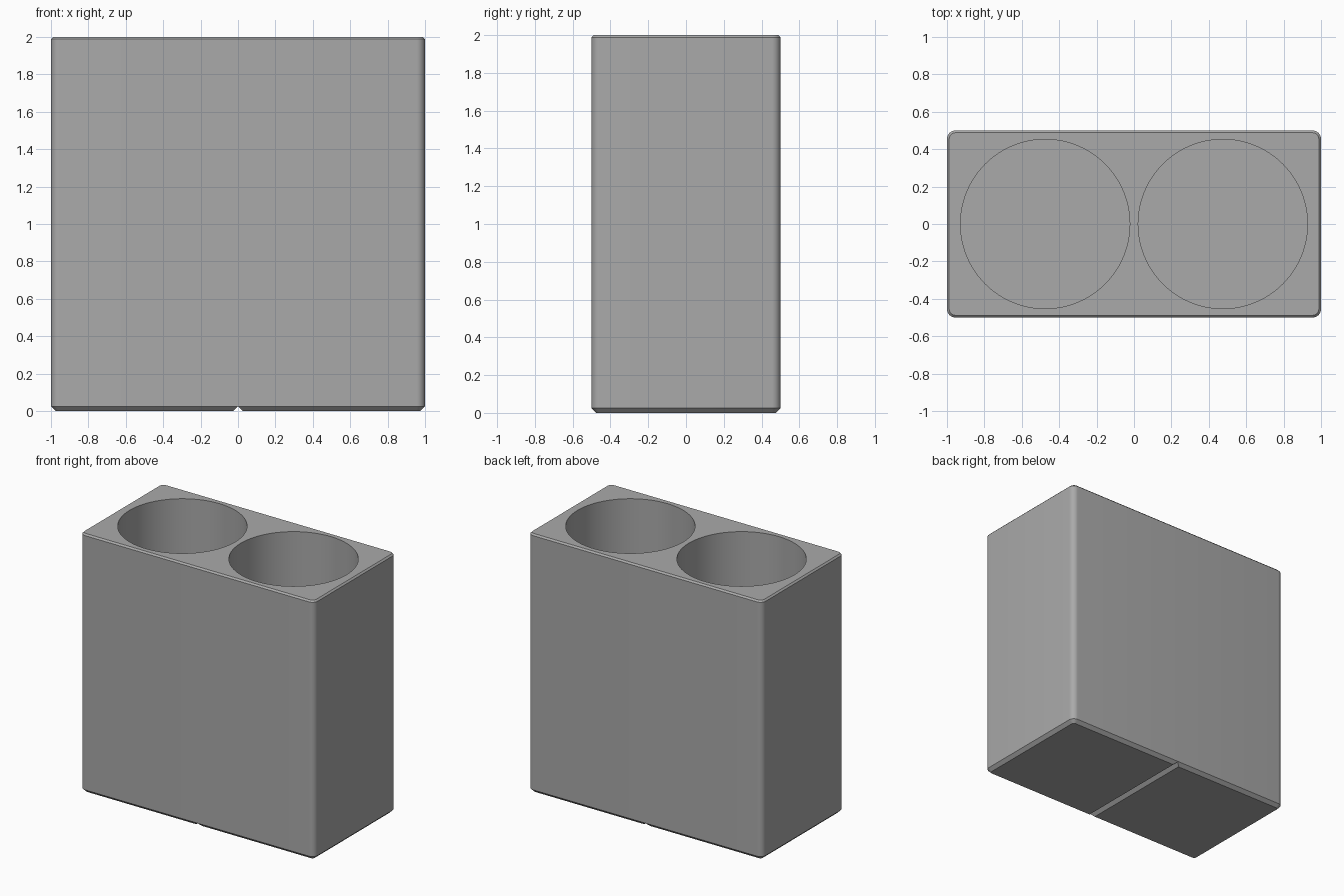
import bpy, bmesh, math

if "Cube" in bpy.data.objects:
    bpy.data.objects.remove(bpy.data.objects["Cube"])

grey = bpy.data.materials.new("plain grey")
grey.diffuse_color = (0.4, 0.4, 0.4, 1)
grey.use_nodes = True
grey.node_tree.nodes["Principled BSDF"].inputs["Base Color"].default_value = grey.diffuse_color


def finish(name, bm):
    bmesh.ops.recalc_face_normals(bm, faces=bm.faces)
    mesh = bpy.data.meshes.new(name)
    bm.to_mesh(mesh)
    bm.free()
    mesh.materials.append(grey)
    ob = bpy.data.objects.new(name, mesh)
    bpy.context.collection.objects.link(ob)
    return ob


def outline(inset, z, radius=0.045, steps=8):
    """Rounded rectangle 2 x 1, shrunk by inset."""
    r = radius - inset
    pts = []
    for k, (sx, sy) in enumerate([(1, 1), (-1, 1), (-1, -1), (1, -1)]):
        for i in range(steps + 1):
            a = math.pi / 2 * (k + i / steps)
            pts.append((sx * (1 - radius) + r * math.cos(a),
                        sy * (0.5 - radius) + r * math.sin(a), z))
    return pts


# Block with rounded upright edges and chamfered top and bottom
bm = bmesh.new()
rings = [[bm.verts.new(p) for p in outline(inset, z)]
         for inset, z in [(0.025, 0), (0, 0.025), (0, 1.988), (0.012, 2)]]
for low, high in zip(rings, rings[1:]):
    n = len(low)
    for i in range(n):
        j = (i + 1) % n
        bm.faces.new((low[i], low[j], high[j], high[i]))
bm.faces.new(rings[0][::-1])
bm.faces.new(rings[-1])
block = finish("holder_block", bm)

cutters = []

# Two deep round wells
FLOOR = 0.1
for side, x in (("left", -0.475), ("right", 0.475)):
    bm = bmesh.new()
    bmesh.ops.create_cone(bm, cap_ends=True, segments=96, radius1=0.4525,
                          radius2=0.4525, depth=2.2 - FLOOR)
    bmesh.ops.translate(bm, verts=bm.verts, vec=(x, 0, (2.2 + FLOOR) / 2))
    cutters.append(finish(side + "_well_cutter", bm))

# V groove across the underside
bm = bmesh.new()
front, back = [[bm.verts.new(p) for p in
                ((-0.05, y, -0.025), (0.05, y, -0.025), (0, y, 0.025))]
               for y in (-0.6, 0.6)]
bm.faces.new(front)
bm.faces.new(back[::-1])
for i in range(3):
    j = (i + 1) % 3
    bm.faces.new((front[i], back[i], back[j], front[j]))
cutters.append(finish("groove_cutter", bm))

# Cut the block, then remove the cutters
for cutter in cutters:
    mod = block.modifiers.new(cutter.name, 'BOOLEAN')
    mod.operation = 'DIFFERENCE'
    mod.solver = 'EXACT'
    mod.object = cutter
    cutter.hide_render = True
bpy.context.view_layer.objects.active = block
block.select_set(True)
for mod in list(block.modifiers):
    bpy.ops.object.modifier_apply(modifier=mod.name)
for cutter in cutters:
    bpy.data.objects.remove(cutter)
bpy.ops.object.shade_smooth_by_angle(angle=math.radians(30))
